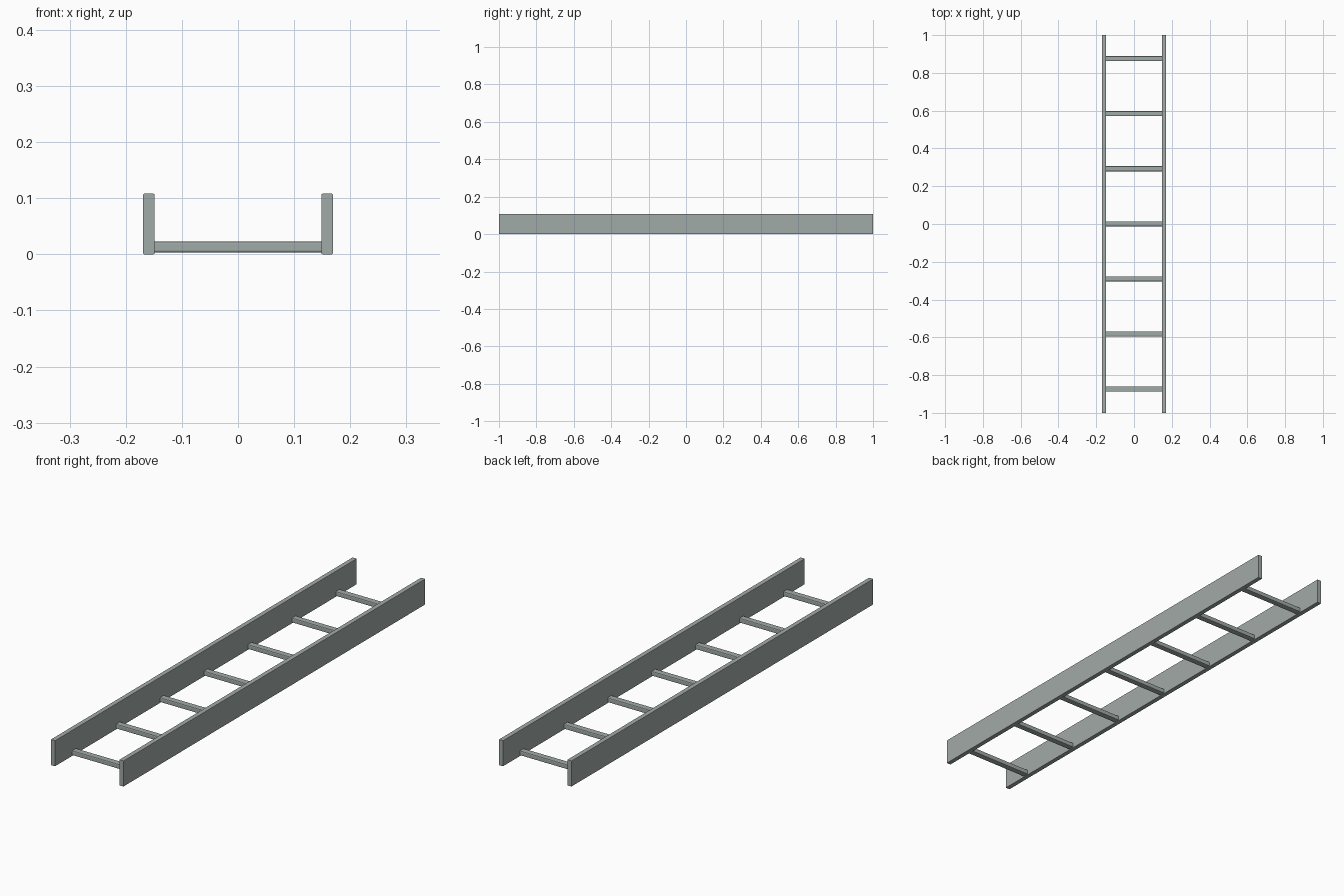
import bpy

if "Cube" in bpy.data.objects:
    bpy.data.objects.remove(bpy.data.objects["Cube"])

metal = bpy.data.materials.new("grey_green_metal")
metal.diffuse_color = (0.355, 0.405, 0.385, 1)
metal.use_nodes = True
metal.node_tree.nodes["Principled BSDF"].inputs["Base Color"].default_value = metal.diffuse_color


def bar(name, center, size, chamfer):
    bpy.ops.mesh.primitive_cube_add(size=1, location=center)
    ob = bpy.context.object
    ob.name = name
    ob.scale = size
    bpy.ops.object.transform_apply(location=False, rotation=False, scale=True)
    ob.data.materials.append(metal)
    # Chamfer only the edges along the bar's longest direction
    axis = max(range(3), key=lambda i: size[i])
    me = ob.data
    weights = me.attributes.new("bevel_weight_edge", 'FLOAT', 'EDGE')
    for e in me.edges:
        a, b = (me.vertices[v].co for v in e.vertices)
        weights.data[e.index].value = 1.0 if abs(a[axis] - b[axis]) > 1e-5 else 0.0
    mod = ob.modifiers.new("chamfer", 'BEVEL')
    mod.limit_method = 'WEIGHT'
    mod.width = chamfer
    mod.segments = 2
    return ob


# Side rails
for side, s in (("left", -1), ("right", 1)):
    bar(f"{side}_rail", (s * 0.159, 0, 0.054), (0.02, 2.0, 0.108), 0.0015)

# Rungs
for i in range(7):
    bar(f"rung_{i + 1}", (0, (i - 3) * 0.2915 + 0.001, 0.013), (0.302, 0.027, 0.02), 0.004)
